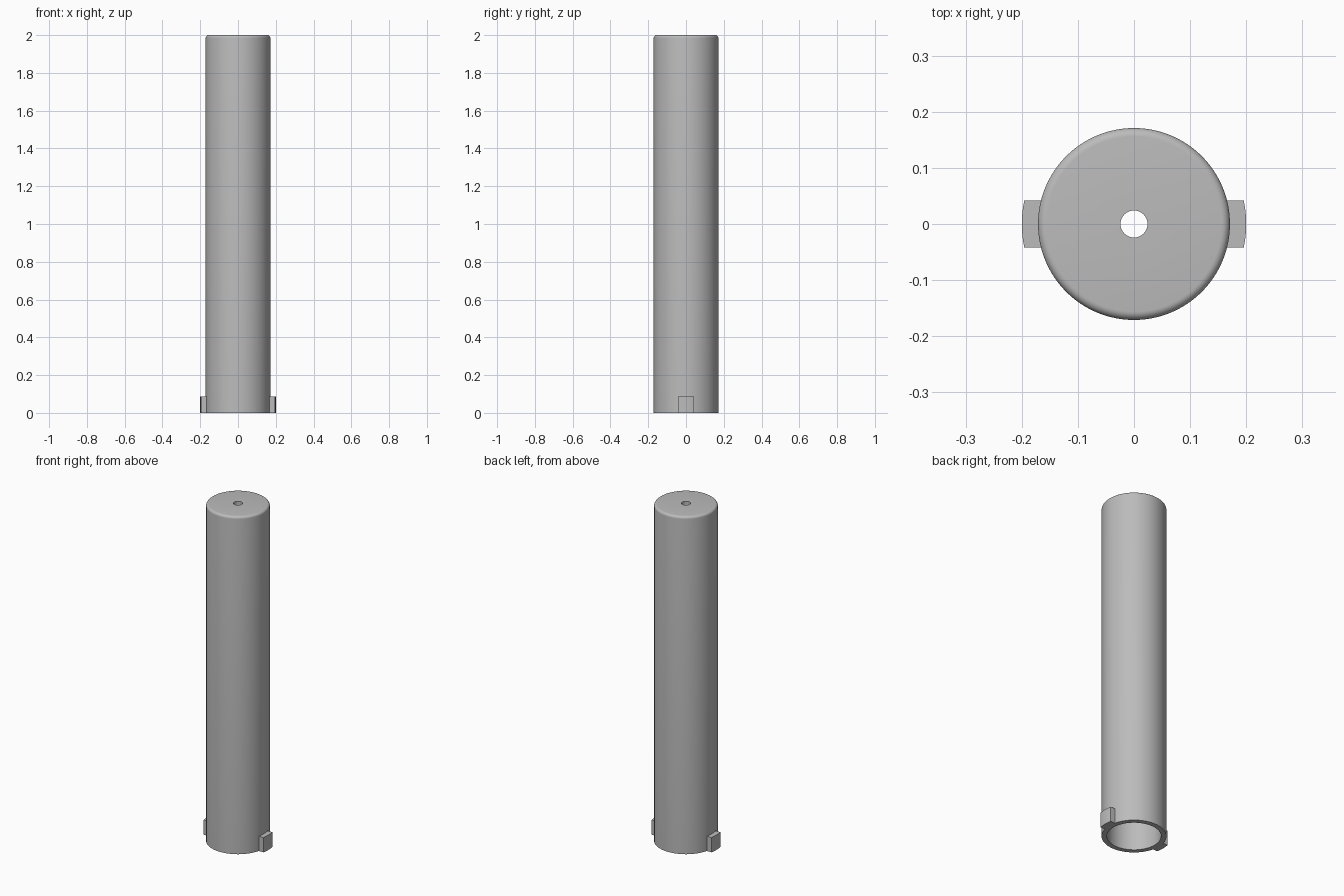
import bpy, bmesh
from math import sin, cos, pi, sqrt

default = bpy.data.objects.get("Cube")
if default:
    bpy.data.objects.remove(default)

OUTER, INNER, HOLE = 0.171, 0.143, 0.024
HEIGHT, CAP, FILLET = 2.0, 0.03, 0.015
LUG_RADIUS, LUG_HALF, LUG_HEIGHT = 0.2, 0.042, 0.088
SEGMENTS = 96

grey = bpy.data.materials.new("plain grey")
grey.use_nodes = True
colour = (0.5, 0.5, 0.5, 1)
grey.diffuse_color = colour
grey.node_tree.nodes["Principled BSDF"].inputs["Base Color"].default_value = colour


def finish(name, bm):
    bmesh.ops.recalc_face_normals(bm, faces=bm.faces)
    mesh = bpy.data.meshes.new(name)
    bm.to_mesh(mesh)
    bm.free()
    mesh.materials.append(grey)
    obj = bpy.data.objects.new(name, mesh)
    bpy.context.collection.objects.link(obj)
    bpy.ops.object.select_all(action='DESELECT')
    obj.select_set(True)
    bpy.context.view_layer.objects.active = obj
    bpy.ops.object.shade_smooth_by_angle(angle=pi / 6)
    return obj


# Hollow tube: closed wall profile turned about z, with a pierced cap
fillet = [(OUTER - FILLET + FILLET * cos(i * pi / 12),
           HEIGHT - FILLET + FILLET * sin(i * pi / 12)) for i in range(7)]
profile = [(INNER, 0), (OUTER, 0), *fillet, (HOLE, HEIGHT),
           (HOLE, HEIGHT - CAP), (INNER, HEIGHT - CAP)]
bm = bmesh.new()
rings = []
for s in range(SEGMENTS):
    a = 2 * pi * s / SEGMENTS
    rings.append([bm.verts.new((r * cos(a), r * sin(a), z)) for r, z in profile])
for s in range(SEGMENTS):
    here, there = rings[s], rings[(s + 1) % SEGMENTS]
    for i in range(len(profile)):
        j = (i + 1) % len(profile)
        bm.faces.new((here[i], there[i], there[j], here[j]))
finish("tube", bm)

# Bayonet lugs: curved outer face, parallel sides, one on each side of the foot
steps = [LUG_HALF * (i / 4 - 1) for i in range(9)]
for name, side in (("left_lug", 1), ("right_lug", -1)):
    outline = [(sqrt(LUG_RADIUS ** 2 - y * y), y) for y in steps]
    outline += [(sqrt((OUTER - 0.001) ** 2 - y * y), y) for y in reversed(steps)]
    bm = bmesh.new()
    base = bm.faces.new([bm.verts.new((side * x, y, 0)) for x, y in outline])
    top = bmesh.ops.extrude_face_region(bm, geom=[base])["geom"]
    bmesh.ops.translate(bm, vec=(0, 0, LUG_HEIGHT),
                        verts=[v for v in top if isinstance(v, bmesh.types.BMVert)])
    finish(name, bm)
